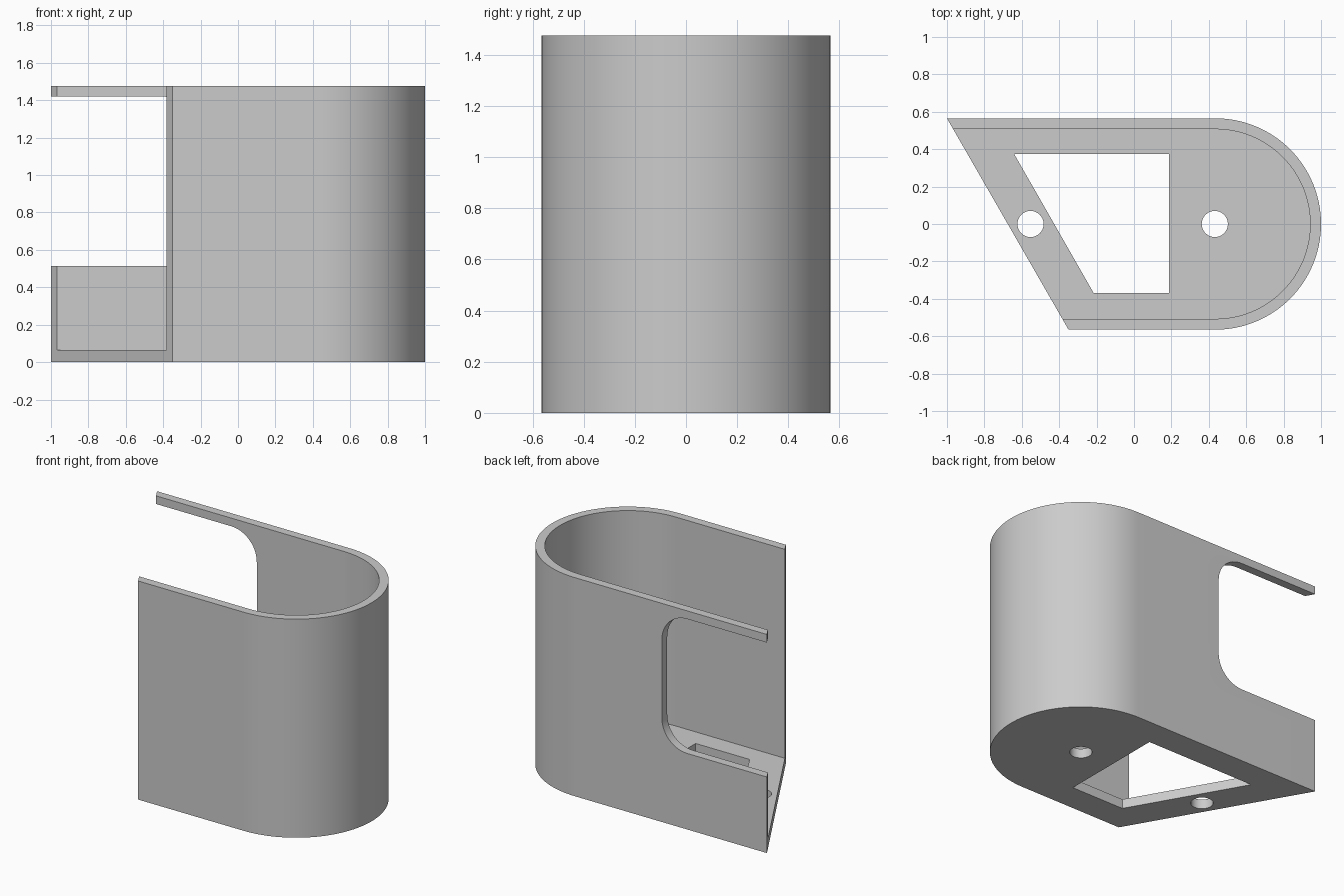
import bpy
import bmesh
from math import sin, cos, pi, radians
from mathutils import Vector

cube = bpy.data.objects.get("Cube")
if cube:
    bpy.data.objects.remove(cube, do_unlink=True)

HEIGHT, FLOOR = 1.475, 0.065
RADIUS, WALL, ARC_X = 0.565, 0.058, 0.435

grey = bpy.data.materials.new("light grey")
grey.use_nodes = True
colour = (0.6, 0.6, 0.6, 1)
grey.diffuse_color = colour
grey.node_tree.nodes["Principled BSDF"].inputs["Base Color"].default_value = colour


def arc(cx, cy, r, start, end, steps):
    """Points along an arc, angles in degrees."""
    angles = [radians(start + (end - start) * i / steps) for i in range(steps + 1)]
    return [(cx + r * cos(a), cy + r * sin(a)) for a in angles]


def prism(name, profile, low, high, along_y=False):
    """Extrude a closed profile along z, or an x-z profile along y."""
    bm = bmesh.new()
    place = (lambda p, d: (p[0], d, p[1])) if along_y else (lambda p, d: (p[0], p[1], d))
    face = bm.faces.new([bm.verts.new(place(p, low)) for p in profile])
    shift = Vector(place((0, 0), high - low))
    new = bmesh.ops.extrude_face_region(bm, geom=[face], use_keep_orig=True)["geom"]
    bmesh.ops.translate(bm, vec=shift,
                        verts=[v for v in new if isinstance(v, bmesh.types.BMVert)])
    bmesh.ops.recalc_face_normals(bm, faces=bm.faces[:])
    mesh = bpy.data.meshes.new(name)
    bm.to_mesh(mesh)
    bm.free()
    mesh.materials.append(grey)
    obj = bpy.data.objects.new(name, mesh)
    bpy.context.collection.objects.link(obj)
    return obj


# Solid outer body: slanted open end, rounded closed end
body = prism("housing", [(-1, RADIUS), (-0.35, -RADIUS)]
             + arc(ARC_X, 0, RADIUS, -90, 90, 64), 0, HEIGHT)

# Cavity above the floor, running out through the slanted end
inner = RADIUS - WALL
cavity = prism("cavity_cutter", [(-1.5, inner), (-1.5, -inner)]
               + arc(ARC_X, 0, inner, -90, 90, 64), FLOOR, HEIGHT + 0.2)

# Side window in the back wall, rounded at its closed end
end, low, high, r = -0.215, 0.513, 1.42, 0.19
window = prism("window_cutter", [(-1.5, high), (-1.5, low)]
               + arc(end - r, low + r, r, -90, 0, 12)
               + arc(end - r, high - r, r, 0, 90, 12), 0.3, 0.8, along_y=True)

# Floor opening and two screw holes
opening = prism("opening_cutter", [(-0.64, 0.373), (-0.215, -0.37),
                                   (0.187, -0.37), (0.187, 0.373)], -0.1, 0.2)
holes = [prism("hole_cutter", arc(x, 0, 0.07, 0, 360, 32)[:-1], -0.1, 0.2)
         for x in (-0.553, 0.432)]

cutters = [cavity, window, opening] + holes
for cutter in cutters:
    cutter.hide_render = True
    cut = body.modifiers.new(cutter.name, 'BOOLEAN')
    cut.operation = 'DIFFERENCE'
    cut.solver = 'EXACT'
    cut.object = cutter

# Bake the cuts, then discard the cutters
bpy.context.view_layer.update()
graph = bpy.context.evaluated_depsgraph_get()
result = bpy.data.meshes.new_from_object(body.evaluated_get(graph))
body.modifiers.clear()
body.data = result
for cutter in cutters:
    bpy.data.objects.remove(cutter, do_unlink=True)

bpy.ops.object.select_all(action='DESELECT')
body.select_set(True)
bpy.context.view_layer.objects.active = body
bpy.ops.object.shade_smooth_by_angle(angle=radians(30))
